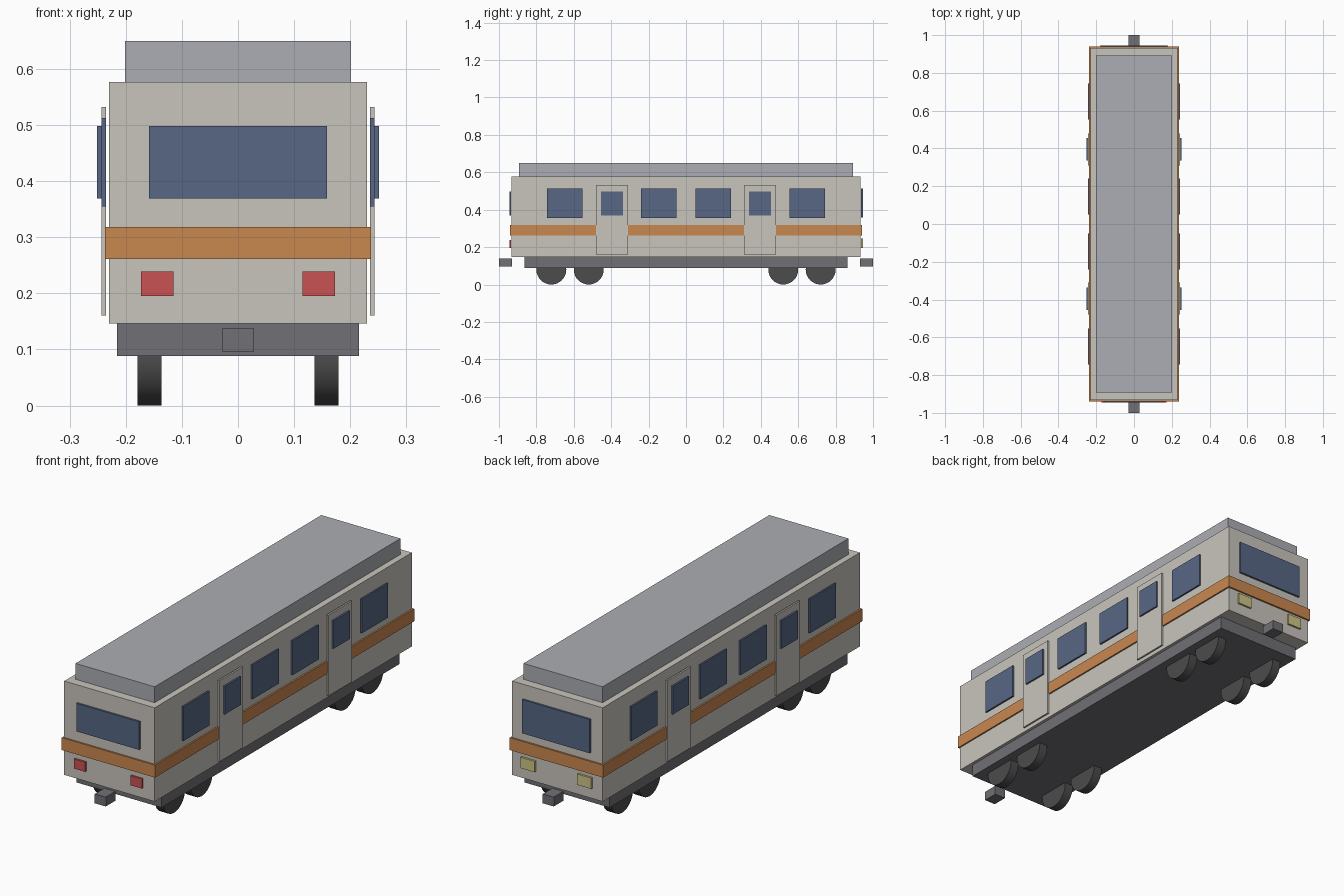
import bpy
import math

if "Cube" in bpy.data.objects:
    bpy.data.objects.remove(bpy.data.objects["Cube"])


def srgb(r, g, b):
    def lin(c):
        c /= 255
        return c / 12.92 if c <= 0.04045 else ((c + 0.055) / 1.055) ** 2.4
    return (lin(r), lin(g), lin(b), 1)


def material(name, *rgb):
    m = bpy.data.materials.new(name)
    m.diffuse_color = srgb(*rgb)
    m.use_nodes = True
    m.node_tree.nodes["Principled BSDF"].inputs["Base Color"].default_value = m.diffuse_color
    return m


CREAM = material("cream paint", 201, 197, 189)
ROOF = material("roof grey", 172, 174, 179)
GLASS = material("window blue", 87, 103, 133)
ORANGE = material("orange stripe", 201, 136, 80)
FRAME = material("underframe grey", 112, 112, 118)
WHEEL = material("wheel dark grey", 76, 76, 76)
RED = material("red lamp", 202, 82, 84)
YELLOW = material("yellow lamp", 207, 197, 134)


def box(name, mat, x, y, z):
    """Box from (min, max) pairs."""
    bpy.ops.mesh.primitive_cube_add(size=1, location=[(a + b) / 2 for a, b in (x, y, z)])
    ob = bpy.context.object
    ob.name = name
    ob.scale = [abs(b - a) for a, b in (x, y, z)]
    bpy.ops.object.transform_apply(location=False, rotation=False, scale=True)
    ob.data.materials.append(mat)
    return ob


def span(c, half):
    return (c - half, c + half)


def sided(s, a, b):
    return tuple(sorted((s * a, s * b)))


# Main shell, roof, underframe and wrap-around stripe
box("car_body", CREAM, span(0, 0.23), span(0, 0.933), (0.146, 0.577))
box("roof", ROOF, span(0, 0.201), span(0, 0.892), (0.577, 0.65))
box("underframe", FRAME, span(0, 0.216), span(0, 0.863), (0.088, 0.146))
box("stripe", ORANGE, span(0, 0.237), span(0, 0.941), (0.261, 0.318))

# Side windows, doors and door glass
for s, side in ((-1, "left"), (1, "right")):
    plate, outer = sided(s, 0.235, 0.243), sided(s, 0.243, 0.251)
    for y in (-0.648, -0.145, 0.145, 0.648):
        box(side + "_window", GLASS, plate, span(y, 0.095), (0.355, 0.512))
    for y in (-0.395, 0.395):
        box(side + "_door", CREAM, plate, span(y, 0.085), (0.16, 0.532))
        box(side + "_door_glass", GLASS, outer, span(y, 0.059), (0.369, 0.498))

# End windows, lamps and couplers
ends = ((-1, "front", RED, 0.159, (0.369, 0.498), 0.029, (0.195, 0.239)),
        (1, "back", YELLOW, 0.172, (0.357, 0.512), 0.036, (0.195, 0.245)))
for s, end, lamp, win_half, win_z, lamp_half, lamp_z in ends:
    plate = sided(s, 0.936, 0.945)
    box(end + "_window", GLASS, span(0, win_half), plate, win_z)
    for x in (-0.144, 0.144):
        box(end + "_lamp", lamp, span(x, lamp_half), plate, lamp_z)
    box(end + "_coupler", FRAME, span(0, 0.028), sided(s, 0.93, 1.0), (0.095, 0.138))

# Two pairs of axles with a wheel on each side
for x in (-0.158, 0.158):
    for y in (-0.72, -0.52, 0.52, 0.72):
        bpy.ops.mesh.primitive_cylinder_add(vertices=32, radius=0.08, depth=0.043,
                                            location=(x, y, 0.08),
                                            rotation=(0, math.pi / 2, 0))
        wheel = bpy.context.object
        wheel.name = "wheel"
        wheel.data.materials.append(WHEEL)
        bpy.ops.object.shade_smooth_by_angle(angle=math.radians(30))
